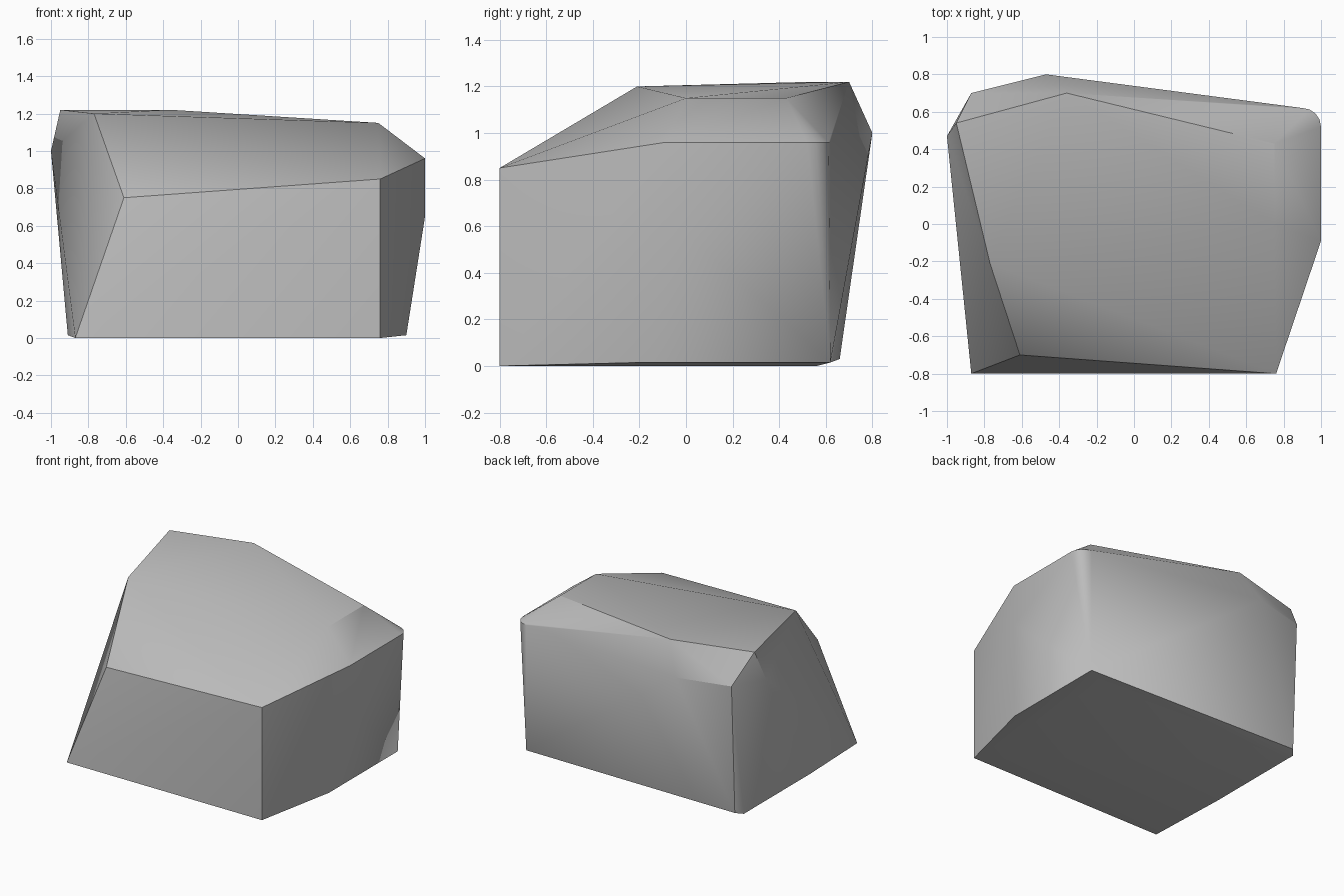
import bpy
import bmesh
from math import cos, sin, pi, radians

cube = bpy.data.objects.get("Cube")
if cube:
    bpy.data.objects.remove(cube, do_unlink=True)

# Grey stone
stone = bpy.data.materials.new("grey stone")
stone.use_nodes = True
colour = (0.5, 0.5, 0.5, 1)
stone.diffuse_color = colour
bsdf = next(n for n in stone.node_tree.nodes if n.type == "BSDF_PRINCIPLED")
bsdf.inputs["Base Color"].default_value = colour

# Flat underside
base = [(-.87, -.8, 0), (.76, -.8, 0), (.76, .56, 0), (-.87, .56, 0)]
# Chipped rim just above the ground
rim = [(.9, -.2, .015), (.9, .62, .015), (-.91, .61, .015),
       (-.91, -.19, .015), (-.87, .66, .03)]
# Widest band of corners
shoulder = [(-.61, -.7, .75), (.76, -.8, .85), (1, -.09, .96), (1, -.09, .65),
            (-.47, .8, 1), (-.87, .7, 1), (-1, .47, 1)]
# Sloping top
crown = [(-.77, -.21, 1.2), (.75, 0, 1.15), (.75, .43, 1.15),
         (-.36, .7, 1.22), (-.95, .54, 1.22)]
# Worn, rounded back corner
worn = [(.9 + .1 * cos(a * pi / 8), .52 + .1 * sin(a * pi / 8), .96)
        for a in range(5)]

# Wrap the corners in a faceted skin
bm = bmesh.new()
for p in base + rim + shoulder + crown + worn:
    bm.verts.new(p)
hull = bmesh.ops.convex_hull(bm, input=bm.verts[:])
loose = [v for v in bm.verts if not v.link_faces]
bmesh.ops.delete(bm, geom=loose, context="VERTS")
bmesh.ops.dissolve_limit(bm, angle_limit=radians(1),
                         verts=bm.verts[:], edges=bm.edges[:])
bmesh.ops.recalc_face_normals(bm, faces=bm.faces[:])

mesh = bpy.data.meshes.new("boulder")
bm.to_mesh(mesh)
bm.free()
mesh.materials.append(stone)
boulder = bpy.data.objects.new("boulder", mesh)
bpy.context.collection.objects.link(boulder)

# Soft shading over shallow facets, crisp main edges
bpy.ops.object.select_all(action="DESELECT")
boulder.select_set(True)
bpy.context.view_layer.objects.active = boulder
bpy.ops.object.shade_smooth_by_angle(angle=radians(30))
